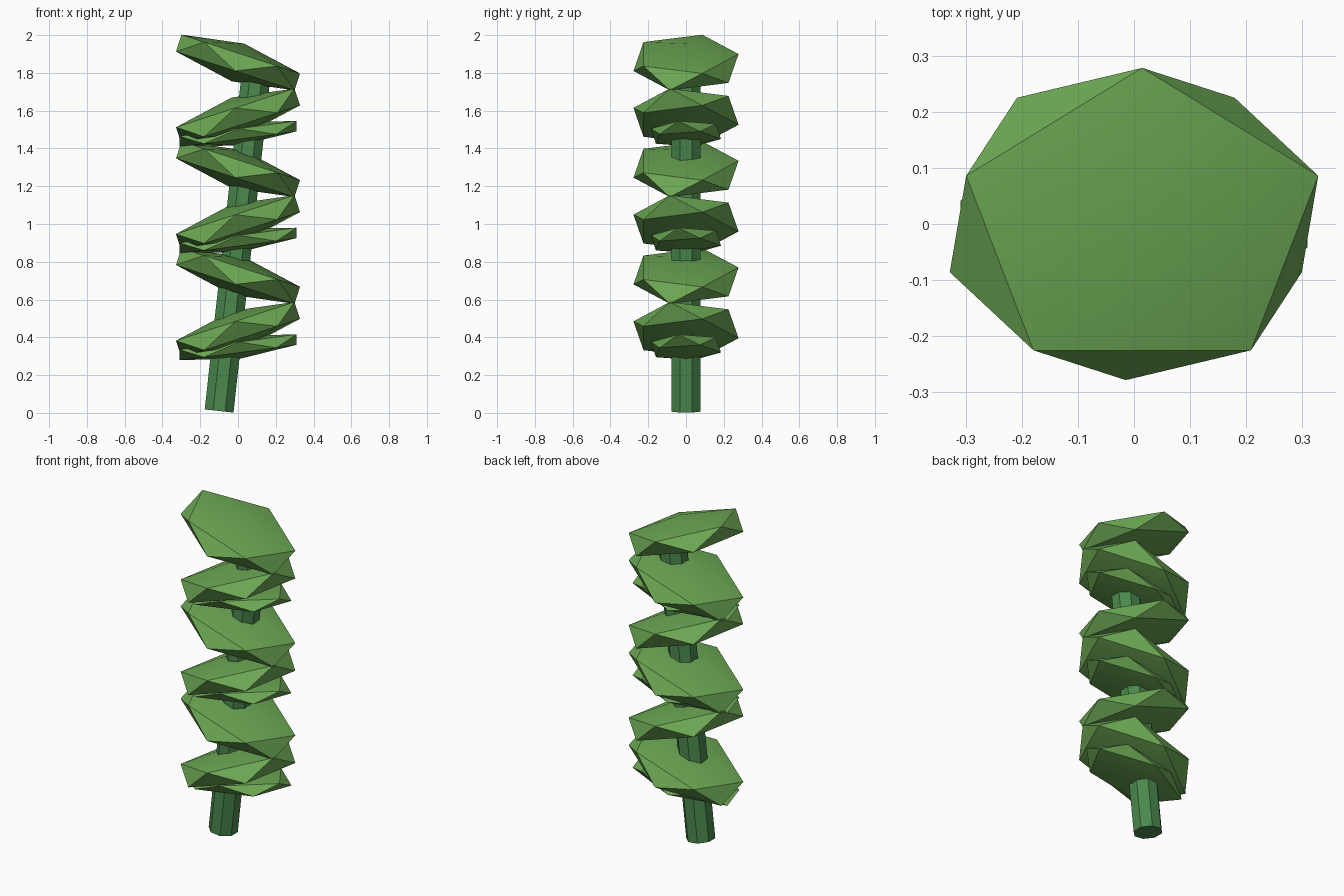
import bpy
import bmesh
from math import radians
from mathutils import Matrix, Vector

cube = bpy.data.objects.get("Cube")
if cube:
    bpy.data.objects.remove(cube, do_unlink=True)


def make_material(name, colour):
    mat = bpy.data.materials.new(name)
    mat.use_nodes = True
    mat.diffuse_color = (*colour, 1)
    mat.node_tree.nodes["Principled BSDF"].inputs["Base Color"].default_value = (*colour, 1)
    return mat


leaf_green = make_material("leaf green", (0.15, 0.39, 0.088))
stem_green = make_material("stem green", (0.07, 0.25, 0.075))


def add_object(name, bm, mat):
    mesh = bpy.data.meshes.new(name)
    bm.normal_update()
    bm.to_mesh(mesh)
    bm.free()
    mesh.materials.append(mat)
    obj = bpy.data.objects.new(name, mesh)
    bpy.context.collection.objects.link(obj)
    bpy.ops.object.select_all(action="DESELECT")
    obj.select_set(True)
    bpy.context.view_layer.objects.active = obj
    bpy.ops.object.shade_smooth_by_angle(angle=radians(30))
    return obj


def add_leaf(name, z, radii, tilt, yaw):
    """Flattened icosahedron, tilted sideways and turned about the stem."""
    bm = bmesh.new()
    bmesh.ops.create_icosphere(bm, subdivisions=1, radius=1)
    place = (Matrix.Translation((0, 0, z))
             @ Matrix.Rotation(radians(yaw), 4, "Z")
             @ Matrix.Rotation(radians(tilt), 4, "Y")
             @ Matrix.Diagonal((*radii, 1))
             @ Matrix.Rotation(radians(90), 4, "Z"))
    bm.transform(place)
    add_object(name, bm, leaf_green)


# Leaning eight-sided stem
bottom, top = Vector((-0.1, 0, 0.01)), Vector((0.1, 0, 1.83))
axis = top - bottom
bm = bmesh.new()
bmesh.ops.create_cone(bm, cap_ends=True, segments=8, radius1=0.083, radius2=0.083,
                      depth=axis.length)
bm.transform(Matrix.Translation((bottom + top) / 2)
             @ axis.to_track_quat("Z", "Y").to_matrix().to_4x4()
             @ Matrix.Rotation(radians(22.5), 4, "Z"))
add_object("stem", bm, stem_green)

# Three repeating tiers of leaves, bottom to top
wide = (0.388, 0.311, 0.105)
narrow = (0.368, 0.207, 0.062)
for tier in range(3):
    base = 0.565 * tier
    add_leaf(f"narrow_leaf_{tier + 1}", base + 0.3475, narrow, 7.4, 183)
    add_leaf(f"right_leaf_{tier + 1}", base + 0.44, wide, 18.1, 180)
    add_leaf(f"left_leaf_{tier + 1}", base + 0.725, wide, 18.1, 0)
